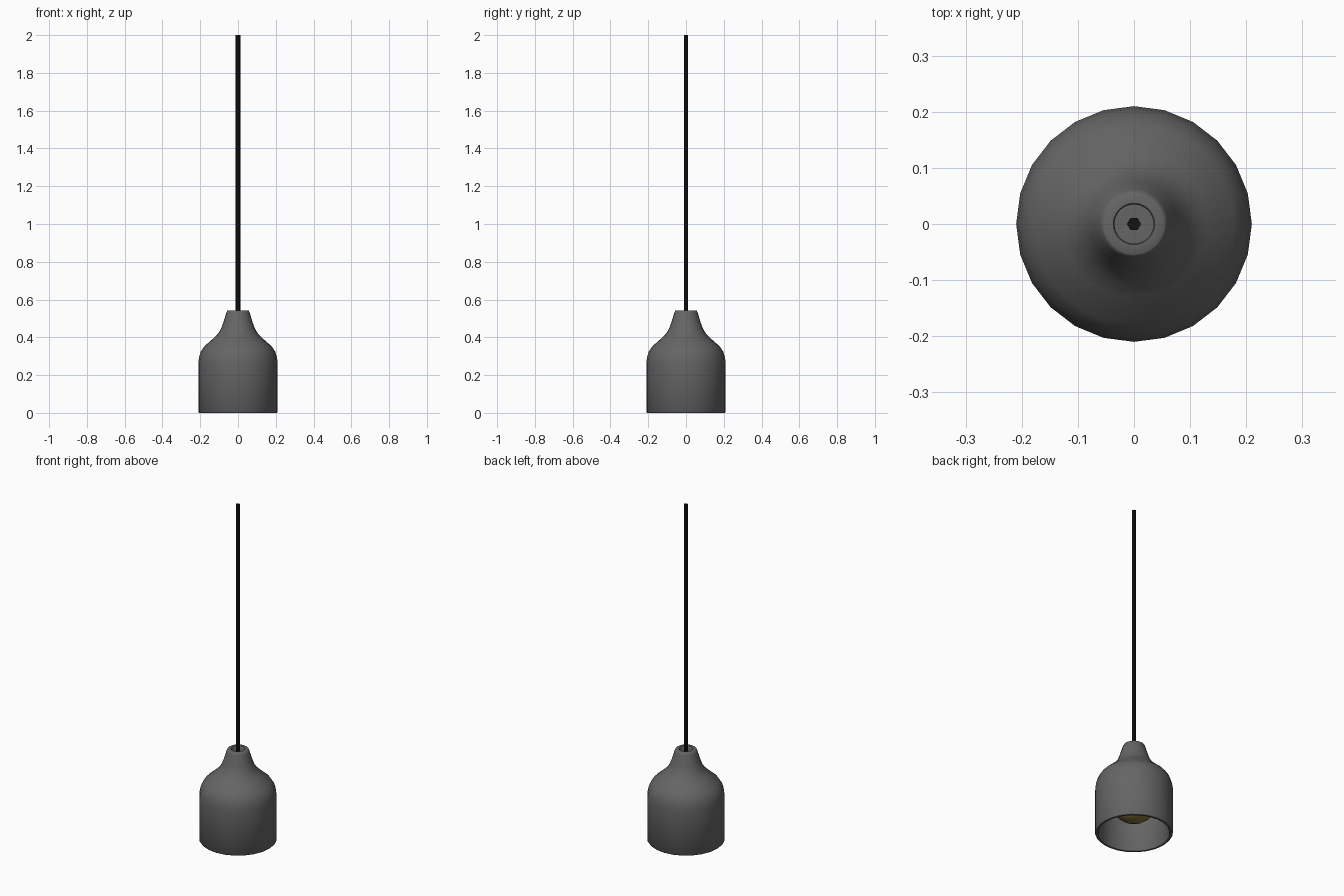
import bpy
import math

cube = bpy.data.objects.get("Cube")
if cube:
    bpy.data.objects.remove(cube, do_unlink=True)


def material(name, colour):
    mat = bpy.data.materials.new(name)
    mat.use_nodes = True
    mat.diffuse_color = (*colour, 1)
    mat.node_tree.nodes["Principled BSDF"].inputs["Base Color"].default_value = (*colour, 1)
    return mat


def lathe(name, profile, sides, mat, angle=40):
    """Spin (radius, height) points around z; radius 0 becomes a single pole."""
    verts, rings, faces = [], [], []
    for r, z in profile:
        count = sides if r > 0 else 1
        rings.append([len(verts) + i % count for i in range(sides)])
        for i in range(count):
            a = math.tau * i / sides
            verts.append((r * math.cos(a), r * math.sin(a), z))
    for low, high in zip(rings, rings[1:]):
        for i in range(sides):
            j = (i + 1) % sides
            quad = (low[i], low[j], high[j], high[i])
            faces.append(tuple(dict.fromkeys(quad)))
    mesh = bpy.data.meshes.new(name)
    mesh.from_pydata(verts, [], faces)
    mesh.materials.append(mat)
    obj = bpy.data.objects.new(name, mesh)
    bpy.context.collection.objects.link(obj)
    bpy.ops.object.select_all(action="DESELECT")
    obj.select_set(True)
    bpy.context.view_layer.objects.active = obj
    bpy.ops.object.shade_smooth_by_angle(angle=math.radians(angle))
    return obj


grey = material("dark grey metal", (0.13, 0.13, 0.13))
black = material("black cord", (0.006, 0.006, 0.007))
yellow = material("warm yellow glass", (0.22, 0.18, 0.05))

# Lamp shade: inner wall, bottom lip, outer bell and recessed neck
inner = [(0, 0.46), (0.05, 0.46), (0.08, 0.41), (0.15, 0.35), (0.18, 0.31), (0.19, 0.26), (0.19, 0.005)]
lip = [(0.194, 0), (0.205, 0), (0.21, 0.006)]
outer = [(0.21, 0.265), (0.206, 0.295), (0.197, 0.325), (0.179, 0.352), (0.13, 0.395),
         (0.108, 0.417), (0.09, 0.445), (0.077, 0.48), (0.062, 0.53), (0.057, 0.541)]
neck = [(0.054, 0.543), (0.037, 0.543), (0.035, 0.54), (0.035, 0.5), (0, 0.5)]
lathe("lamp_shade", inner + lip + outer + neck, 24, grey)

# Bulb: round globe running into a narrow base
globe = [(0.13 * math.sin(t), 0.206 - 0.13 * math.cos(t))
         for t in (math.pi * i / 12 for i in range(10))]
globe[0] = (0, globe[0][1])
lathe("bulb", globe + [(0.055, 0.34), (0.045, 0.37)], 24, yellow, 60)

# Bulb socket
lathe("bulb_socket", [(0.05, 0.36), (0.05, 0.46)], 16, grey)

# Hanging cord
lathe("hanging_cord", [(0, 0.48), (0.0125, 0.48), (0.0125, 2), (0, 2)], 6, black)
